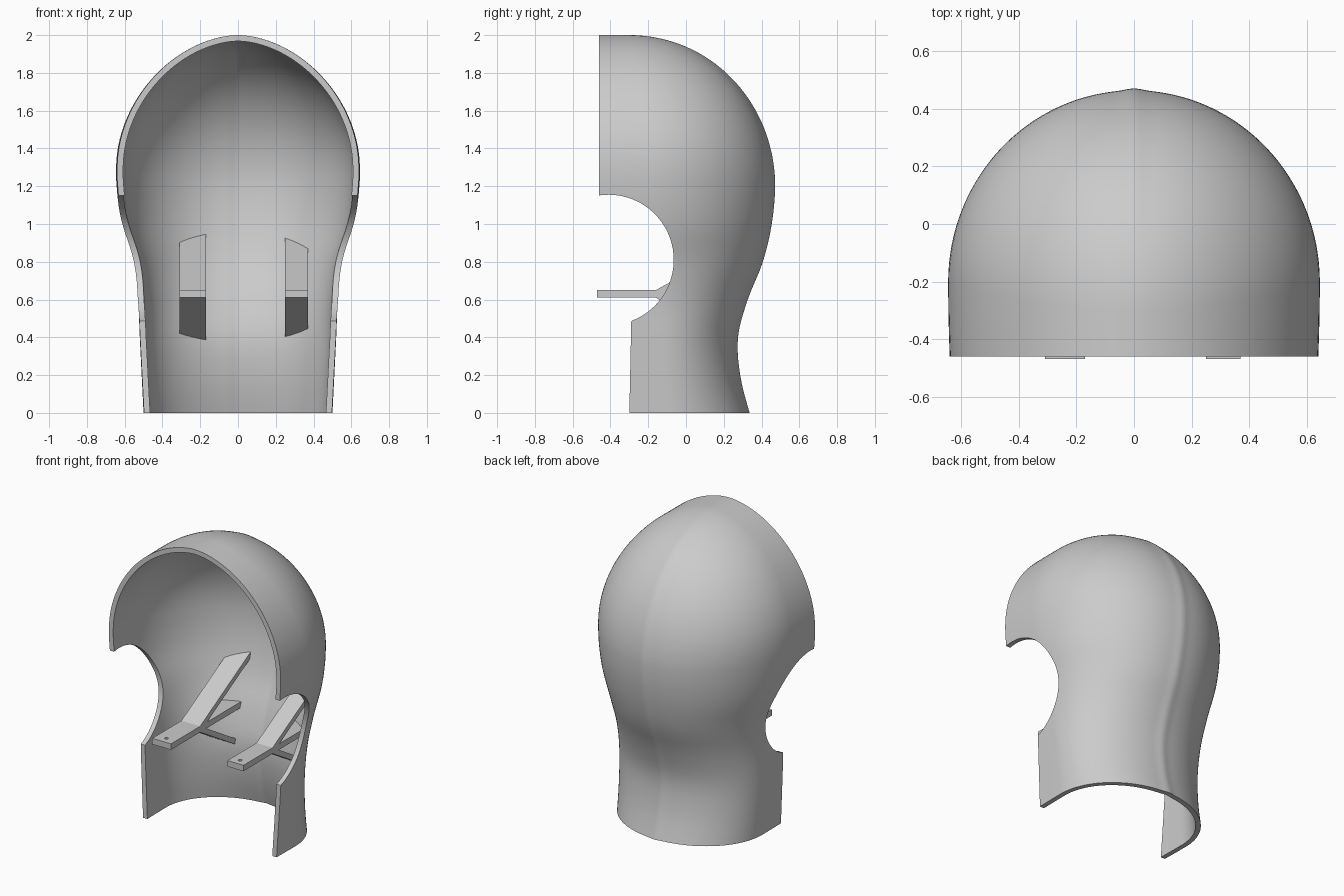
import bpy, bmesh, math

if "Cube" in bpy.data.objects:
    bpy.data.objects.remove(bpy.data.objects["Cube"], do_unlink=True)

grey = bpy.data.materials.new("plain grey")
grey.use_nodes = True
grey.diffuse_color = (0.6, 0.6, 0.6, 1)
grey.node_tree.nodes["Principled BSDF"].inputs["Base Color"].default_value = (0.6, 0.6, 0.6, 1)

# Half width and back depth of the neck and skull, every 0.2 up from z = -0.2
WIDTH = [0.49, 0.50, 0.51, 0.52, 0.53, 0.56, 0.615, 0.643, 0.645]
BACK = [0.40, 0.33, 0.28, 0.268, 0.32, 0.40, 0.447, 0.465, 0.455]


def spline(table, z):
    """Smooth interpolation through evenly spaced values."""
    u = (z + 0.2) / 0.2
    i = max(0, min(len(table) - 2, int(u)))
    t = u - i
    p = [table[max(0, min(len(table) - 1, i + k))] for k in (-1, 0, 1, 2)]
    return p[1] + 0.5 * t * (p[2] - p[0] + t * (
        2 * p[0] - 5 * p[1] + 4 * p[2] - p[3] + t * (3 * (p[1] - p[2]) + p[3] - p[0])))


def section(z):
    """Half width, centre y and back depth of the shell at a height."""
    if z > 1.3:
        width = 0.645 * max(0, 1 - ((z - 1.3) / 0.7) ** 1.9) ** 0.55
    else:
        width = spline(WIDTH, z)
    if z > 1.2:
        t = min(1, (z - 1.2) / 0.8)
        back = -0.3 + 0.765 * math.sqrt(1 - t * t)
        centre = -0.2 - 0.1 * t * t
    else:
        back = spline(BACK, z)
        centre = -0.1 - 0.1 * max(0, z) / 1.2
    return width, centre, max(0, back - centre)


def back_at(x, z):
    a, centre, b = section(z)
    return centre + b * math.sqrt(max(0, 1 - (x / a) ** 2))


def make_object(name, bm):
    mesh = bpy.data.meshes.new(name)
    bm.to_mesh(mesh)
    bm.free()
    mesh.materials.append(grey)
    obj = bpy.data.objects.new(name, mesh)
    bpy.context.collection.objects.link(obj)
    return obj


def apply_modifier(obj, kind, **settings):
    mod = obj.modifiers.new(kind.title(), kind)
    for key, value in settings.items():
        setattr(mod, key, value)
    bpy.ops.object.select_all(action='DESELECT')
    bpy.context.view_layer.objects.active = obj
    obj.select_set(True)
    bpy.ops.object.modifier_apply(modifier=mod.name)


def cut(obj, cutter):
    cutter.hide_render = True
    apply_modifier(obj, 'BOOLEAN', operation='DIFFERENCE', solver='EXACT', object=cutter)
    bpy.data.objects.remove(cutter, do_unlink=True)


# Head shell: stacked open sections, rounded behind and nearly straight in front
FRONT, SIDE_STEPS, ARC_STEPS, DOME_STEPS = -0.6, 8, 96, 40


def ring(z):
    a, centre, b = section(z)
    side = []
    for k in range(SIDE_STEPS):
        y = FRONT + (centre - FRONT) * k / SIDE_STEPS
        side.append((a * math.sqrt(1 - ((y - centre) / 2) ** 2), y, z))
    arc = []
    for k in range(ARC_STEPS + 1):
        angle = math.pi * k / ARC_STEPS
        x = a * math.cos(angle)
        seam = 0.007 * math.exp(-(x / 0.035) ** 2) * min(1, a / 0.3) * math.sin(angle)
        arc.append((x, centre + b * math.sin(angle) + seam, z))
    return side + arc + [(-x, y, h) for x, y, h in reversed(side)]


heights = [-0.2 + 0.05 * k for k in range(28)]
heights += [1.2 + 0.8 * math.sin(math.pi / 2 * k / DOME_STEPS) for k in range(1, DOME_STEPS + 1)]
bm = bmesh.new()
rows = [[bm.verts.new(p) for p in ring(z)] for z in heights]
for low, high in zip(rows, rows[1:]):
    for j in range(len(low) - 1):
        bm.faces.new((low[j], low[j + 1], high[j + 1], high[j]))
bmesh.ops.remove_doubles(bm, verts=bm.verts, dist=0.0001)
shell = make_object("head_shell", bm)
apply_modifier(shell, 'SOLIDIFY', thickness=0.032, offset=-1)

# Side-profile cutter: flat face opening, round ear openings, neck front and base
outline = [(-1, 3), (-0.46, 3)]
for k in range(41):
    angle = math.radians(98.3 - k * (98.3 + 69.6) / 40)
    outline.append((-0.41 + 0.345 * math.cos(angle), 0.81 + 0.345 * math.sin(angle)))
outline += [(-0.30, 0), (1, 0), (1, -0.5), (-1, -0.5)]
bm = bmesh.new()
face = bm.faces.new([bm.verts.new((-1, y, z)) for y, z in outline])
extruded = bmesh.ops.extrude_face_region(bm, geom=[face])
bmesh.ops.translate(bm, vec=(2, 0, 0),
                    verts=[v for v in extruded["geom"] if isinstance(v, bmesh.types.BMVert)])
bmesh.ops.recalc_face_normals(bm, faces=bm.faces)
cut(shell, make_object("profile_cutter", bm))
bpy.ops.object.select_all(action='DESELECT')
shell.select_set(True)
bpy.context.view_layer.objects.active = shell
bpy.ops.object.shade_smooth_by_angle(angle=math.radians(35))


# Brackets: a straight bar with two sloping braces, all ending inside the shell wall
def arm(name, x0, x1, start, slope):
    bm = bmesh.new()
    loops = []
    for x in (x0, x1):
        ends = []
        for z in (0.61, 0.65):
            y = 0.2
            for _ in range(30):
                y = 0.5 * y + 0.5 * (back_at(x, z + slope * (y - start)) - 0.018)
            ends.append((x, y, z + slope * (y - start)))
        points = [(x, start, 0.61), ends[0], ends[1], (x, start, 0.65)]
        loops.append([bm.verts.new(p) for p in points])
    bm.faces.new(loops[0])
    bm.faces.new(loops[1])
    for k in range(4):
        n = (k + 1) % 4
        bm.faces.new((loops[0][k], loops[0][n], loops[1][n], loops[1][k]))
    bmesh.ops.recalc_face_normals(bm, faces=bm.faces)
    return make_object(name, bm)


for side, x0, x1 in (("right", -0.31, -0.17), ("left", 0.25, 0.37)):
    bar = arm(side + "_bracket_bar", x0, x1, -0.47, 0)
    arm(side + "_upper_brace", x0, x1, -0.16, 0.55)
    arm(side + "_lower_brace", x0, x1, -0.16, -0.6)
    # Screw hole near the front end of the bar
    bpy.ops.mesh.primitive_cylinder_add(vertices=16, radius=0.012, depth=0.2,
                                        location=((x0 + x1) / 2, -0.42, 0.63))
    cut(bar, bpy.context.object)
